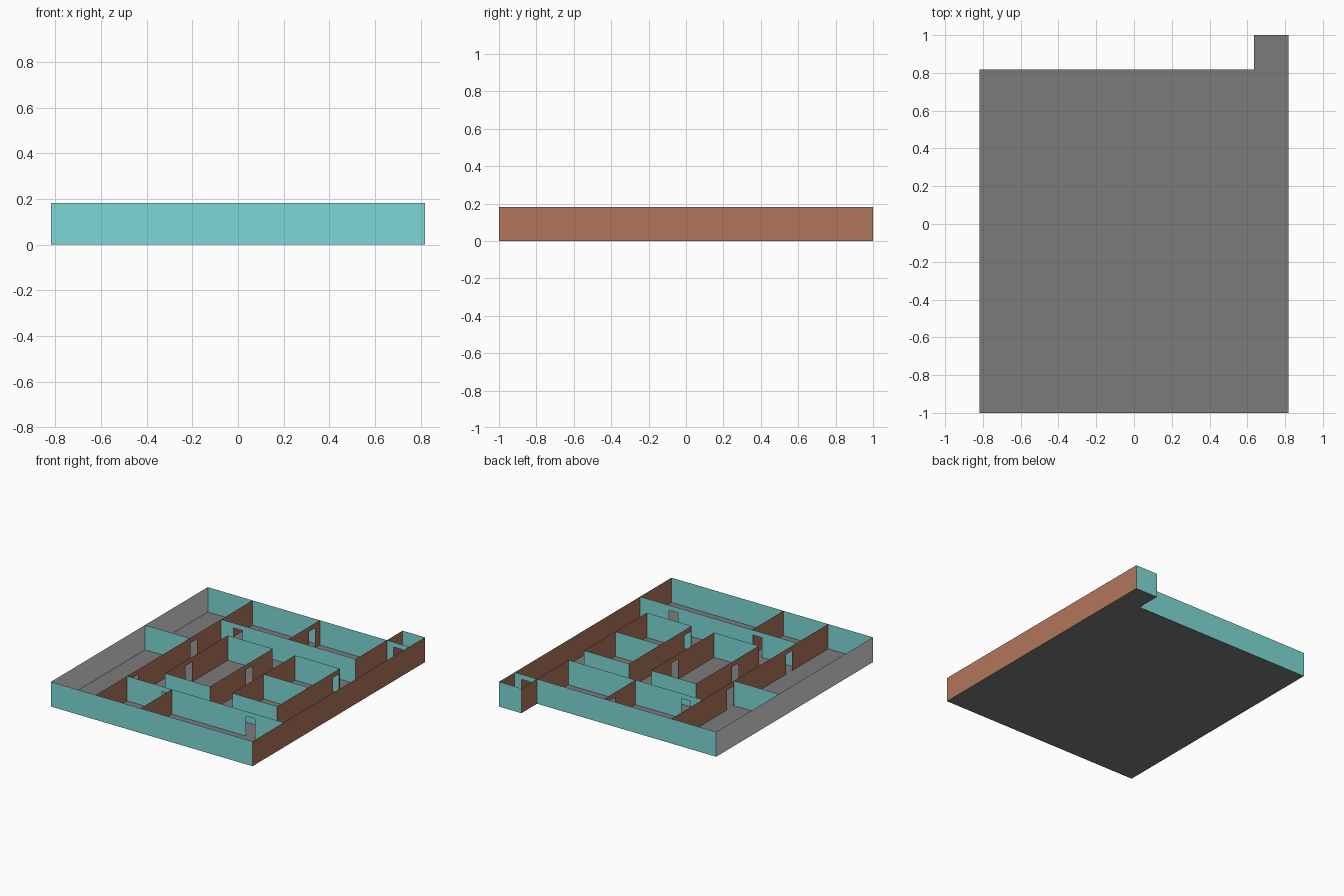
import bpy

if "Cube" in bpy.data.objects:
    bpy.data.objects.remove(bpy.data.objects["Cube"])

U = 2 / 11          # plan module: the building is 9 x 11 modules, one module high
DOOR_W = 0.4        # door width in modules
DOOR_H = 0.8        # door height in modules


def material(name, rgb):
    m = bpy.data.materials.new(name)
    m.diffuse_color = (*rgb, 1)
    m.use_nodes = True
    m.node_tree.nodes["Principled BSDF"].inputs["Base Color"].default_value = m.diffuse_color
    return m


TEAL = material("teal_paint", (0.209, 0.694, 0.680))
BROWN = material("brown_paint", (0.440, 0.181, 0.105))
FLOOR = material("grey_floor", (0.198, 0.198, 0.198))
PALE = material("pale_grey_paint", (0.716, 0.716, 0.716))


def sheet(name, points, mat):
    """One flat face through points given in modules."""
    me = bpy.data.meshes.new(name)
    me.from_pydata([tuple(c * U for c in p) for p in points], [],
                   [list(range(len(points)))])
    me.materials.append(mat)
    ob = bpy.data.objects.new(name, me)
    bpy.context.collection.objects.link(ob)


def outline(a, b, door):
    """Wall elevation from a to b, notched by a doorway when given."""
    pts = [(a, 0)]
    if door is not None:
        l, r = door - DOOR_W / 2, door + DOOR_W / 2
        pts += [(l, 0), (l, DOOR_H), (r, DOOR_H), (r, 0)]
    return pts + [(b, 0), (b, 1), (a, 1)]


def wall_x(name, y, a, b, door=None, mat=TEAL):
    """Wall running along x."""
    sheet(name, [(s, y, z) for s, z in outline(a, b, door)], mat)


def wall_y(name, x, a, b, door=None, mat=BROWN):
    """Wall running along y."""
    sheet(name, [(x, s, z) for s, z in outline(a, b, door)], mat)


# Floor slab with the projecting porch at the back right
sheet("floor", [(-4.5, -5.5, 0), (4.5, -5.5, 0), (4.5, 5.5, 0),
                (3.5, 5.5, 0), (3.5, 4.5, 0), (-4.5, 4.5, 0)], FLOOR)

# Outer walls
wall_x("front_wall", -5.5, -4.5, 4.5)
wall_x("back_wall", 4.5, -4.5, 3.5)
wall_y("right_wall", 4.5, -5.5, 5.5)
wall_y("left_wall", -4.5, -5.5, 4.5, mat=PALE)

# Porch
wall_x("porch_back_wall", 5.5, 3.5, 4.5)
wall_x("porch_door_wall", 4.5, 3.5, 4.5, 4)
wall_y("porch_side_wall", 3.5, 2.5, 5.5)

# Left rooms
wall_y("left_front_room_wall", -2.5, -5.5, 0.5, -3)
wall_y("left_back_room_wall", -2.5, 0.5, 4.5, 0.75)
wall_x("left_room_partition", 0.5, -4.5, -2.5)

# Front rooms
wall_x("front_left_room_wall", -3.5, -2.5, -0.5, -0.75)
wall_x("front_right_room_wall", -3.5, -0.5, 4.5, 3)
wall_y("front_room_partition", -0.5, -5.5, -3.5)

# Back rooms
wall_x("back_room_wall", 2.5, -2.5, 3.5, -1.75)
wall_y("back_room_partition", 0.5, 2.5, 4.5, 4)

# Two free-standing inner rooms
for room, x0, x1, left_door, right_door in (
        ("middle_room", -1.5, 0.5, -1, 0),
        ("side_room", 1.5, 3.5, -2.25, 1.25)):
    wall_x(room + "_front_wall", -2.5, x0, x1)
    wall_x(room + "_back_wall", 1.5, x0, x1)
    wall_y(room + "_left_wall", x0, -2.5, 1.5, left_door)
    wall_y(room + "_right_wall", x1, -2.5, 1.5, right_door)
wall_x("side_room_partition", -0.5, 1.5, 3.5)
